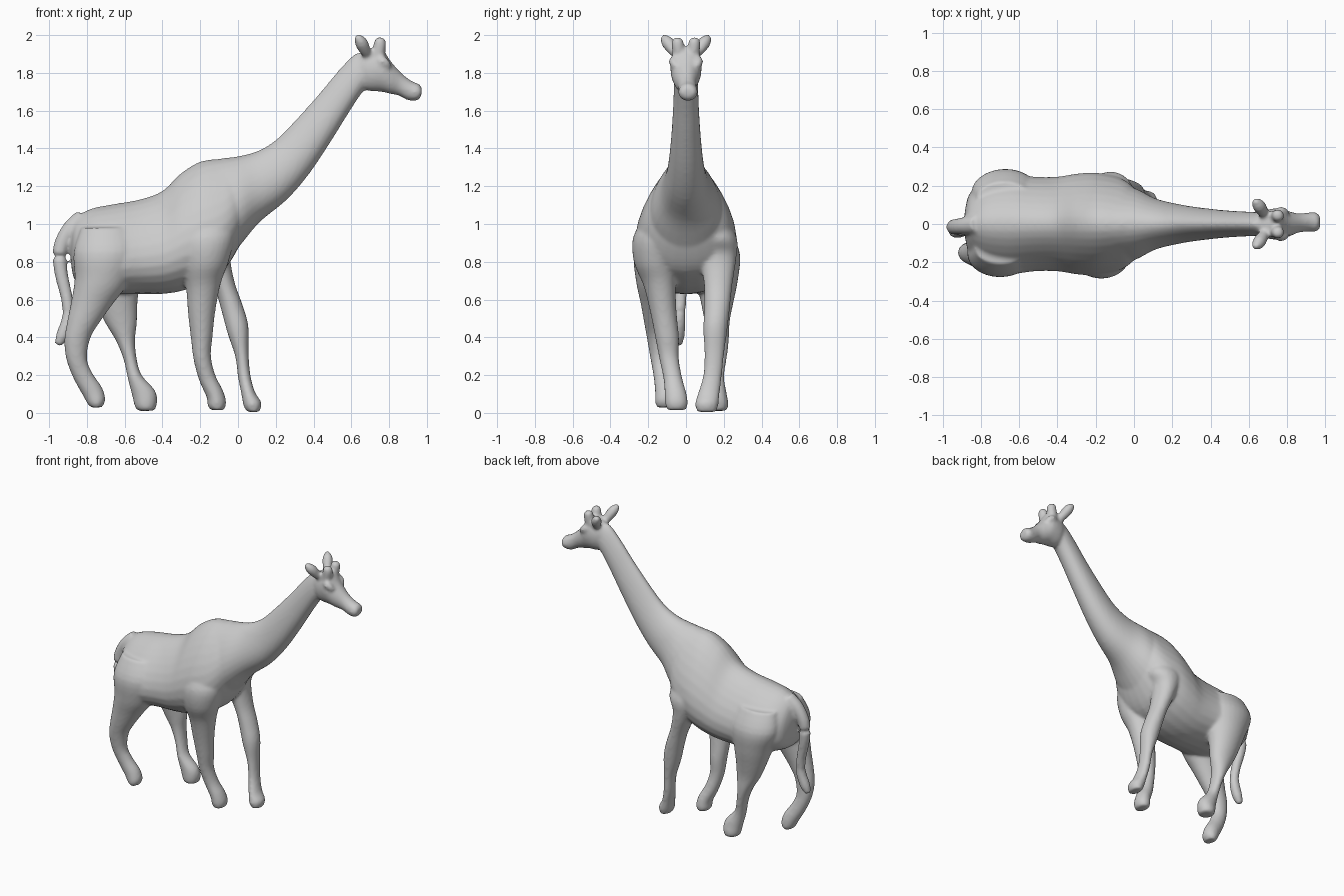
import bpy, bmesh, math
from mathutils import Vector

bm = bmesh.new()
SIDES, STEPS = 28, 4


def spline(rows):
    """Smooth rows of numbers with a Catmull-Rom curve."""
    out = []
    for i in range(len(rows) - 1):
        p0, p1 = rows[max(i - 1, 0)], rows[i]
        p2, p3 = rows[i + 1], rows[min(i + 2, len(rows) - 1)]
        for s in range(STEPS):
            t = s / STEPS
            out.append([0.5 * (2 * b + (c - a) * t + (2 * a - 5 * b + 4 * c - d) * t * t
                               + (3 * b - a - 3 * c + d) * t ** 3)
                        for a, b, c, d in zip(p0, p1, p2, p3)])
    return out + [list(rows[-1])]


def skin(loops):
    rings = [[bm.verts.new(p) for p in loop] for loop in loops]
    for a, b in zip(rings, rings[1:]):
        for i in range(len(a)):
            j = (i + 1) % len(a)
            bm.faces.new((a[i], a[j], b[j], b[i]))
    bm.faces.new(rings[0][::-1])
    bm.faces.new(rings[-1])


def loft(rows, pear=0.0):
    """Each row: first edge x,z, opposite edge x,z, half width, centre y."""
    loops = []
    for xa, za, xb, zb, w, y in spline(rows):
        loop = []
        for k in range(SIDES):
            t = 2 * math.pi * k / SIDES
            c = math.cos(t)
            loop.append(((xa + xb) / 2 + (xa - xb) / 2 * c,
                         y + w * math.sin(t) * (1 - pear * c),
                         (za + zb) / 2 + (za - zb) / 2 * c))
        loops.append(loop)
    skin(loops)


def tube(rows):
    """Each row: x, y, z, radius."""
    rows = spline(rows)
    pts = [Vector(r[:3]) for r in rows]
    loops = []
    for i, p in enumerate(pts):
        d = pts[min(i + 1, len(pts) - 1)] - pts[max(i - 1, 0)]
        q = d.to_track_quat('Z', 'Y')
        loops.append([p + q @ Vector((math.cos(2 * math.pi * k / 14), math.sin(2 * math.pi * k / 14), 0)) * rows[i][3]
                      for k in range(14)])
    skin(loops)


# Torso: top edge, belly edge
loft([(-.89, .95, -.88, .76, .06, 0), (-.86, 1.03, -.86, .70, .15, 0), (-.78, 1.08, -.78, .66, .22, 0),
      (-.66, 1.105, -.66, .63, .25, 0), (-.52, 1.13, -.52, .63, .235, 0), (-.4, 1.175, -.4, .63, .235, 0),
      (-.3, 1.27, -.3, .645, .25, 0), (-.2, 1.33, -.2, .68, .255, 0), (-.1, 1.345, -.08, .75, .235, 0),
      (-.03, 1.35, .0, .87, .19, 0), (.03, 1.3, .03, .96, .13, 0)], .35)

# Neck
loft([(-.15, 1.34, -.04, .82, .2, 0), (-.02, 1.355, .03, .91, .18, 0), (.1, 1.385, .12, 1.015, .13, 0),
      (.2, 1.445, .26, 1.13, .10, 0), (.3, 1.545, .38, 1.27, .083, 0), (.43, 1.69, .5, 1.45, .07, 0),
      (.53, 1.81, .59, 1.595, .064, 0), (.62, 1.90, .67, 1.71, .06, 0), (.69, 1.91, .73, 1.74, .05, 0)], .25)

# Head
loft([(.62, 1.89, .65, 1.73, .05, 0), (.69, 1.925, .69, 1.705, .074, 0), (.755, 1.935, .76, 1.70, .082, 0),
      (.81, 1.86, .80, 1.69, .068, 0), (.87, 1.795, .85, 1.68, .05, .005), (.92, 1.757, .90, 1.655, .05, .01),
      (.96, 1.74, .945, 1.653, .05, .01), (.975, 1.715, .968, 1.67, .033, .01)])

# Ears, horns and brows
for s in (1, -1):
    tube([(.69, s * .04, 1.89, .024), (.67, s * .07, 1.925, .032), (.65, s * .1, 1.965, .034),
          (.63, s * .125, 1.995, .014)])
    tube([(.74, s * .035, 1.88, .036), (.75, s * .042, 1.94, .034), (.753, s * .045, 1.972, .03),
          (.755, s * .045, 1.988, .016)])
    tube([(.74, s * .06, 1.865, .02), (.77, s * .066, 1.86, .026), (.8, s * .056, 1.83, .018)])

# Front legs: back edge, front edge
loft([(-.29, 1.05, -.06, 1.05, .07, -.14), (-.32, .92, -.02, .94, .115, -.165), (-.30, .79, -.05, .80, .11, -.165),
      (-.275, .66, -.09, .69, .085, -.14), (-.265, .53, -.12, .54, .07, -.12), (-.25, .4, -.135, .4, .063, -.1),
      (-.235, .28, -.143, .3, .052, -.09), (-.205, .17, -.12, .2, .05, -.07), (-.165, .08, -.08, .12, .058, -.055),
      (-.16, .035, -.062, .055, .06, -.05), (-.14, .014, -.075, .014, .048, -.05)])
loft([(-.26, 1.05, -.04, 1.05, .07, .14), (-.25, .92, .0, .93, .11, .16), (-.18, .78, -.04, .84, .095, .17),
      (-.12, .65, -.02, .7, .075, .17), (-.09, .55, .025, .57, .068, .165), (-.055, .42, .055, .46, .064, .155),
      (-.015, .3, .056, .32, .052, .15), (.0, .19, .066, .2, .05, .14), (.02, .09, .09, .11, .058, .12),
      (.03, .035, .124, .055, .062, .11), (.05, .005, .115, .005, .05, .11)])

# Hind legs
loft([(-.83, .98, -.56, .98, .08, -.13), (-.87, .85, -.52, .85, .12, -.155), (-.865, .71, -.58, .69, .11, -.155),
      (-.885, .58, -.66, .58, .085, -.155), (-.905, .48, -.725, .49, .068, -.155), (-.92, .38, -.78, .4, .056, -.15),
      (-.908, .28, -.8, .29, .048, -.14), (-.87, .18, -.77, .21, .047, -.125), (-.82, .09, -.72, .135, .052, -.112),
      (-.795, .045, -.702, .07, .054, -.11), (-.775, .028, -.72, .03, .045, -.11)])
loft([(-.82, .98, -.54, .98, .08, .14), (-.85, .85, -.5, .85, .12, .165), (-.8, .71, -.52, .7, .11, .165),
      (-.75, .58, -.532, .58, .085, .165), (-.705, .48, -.535, .48, .066, .165), (-.645, .38, -.545, .38, .057, .17),
      (-.605, .28, -.535, .28, .05, .165), (-.583, .18, -.51, .2, .047, .155), (-.56, .09, -.44, .12, .055, .16),
      (-.545, .03, -.428, .06, .06, .165), (-.525, .01, -.44, .012, .05, .165)])

# Tail with tuft
tube([(-.82, 0, 1.03, .05), (-.89, -.01, .97, .045), (-.94, -.015, .87, .04), (-.938, -.02, .75, .036),
      (-.905, -.03, .6, .032), (-.9, -.035, .5, .034), (-.93, -.04, .41, .034), (-.955, -.04, .36, .02)])

bmesh.ops.recalc_face_normals(bm, faces=bm.faces)
mesh = bpy.data.meshes.new("giraffe")
bm.to_mesh(mesh)
bm.free()
obj = bpy.data.objects.new("giraffe", mesh)
bpy.context.collection.objects.link(obj)

# Fuse all parts into one smooth sculpted skin
rem = obj.modifiers.new("fuse", 'REMESH')
rem.mode = 'VOXEL'
rem.voxel_size = 0.01
rem.use_smooth_shade = True
smo = obj.modifiers.new("soften", 'SMOOTH')
smo.factor = 0.5
smo.iterations = 8
